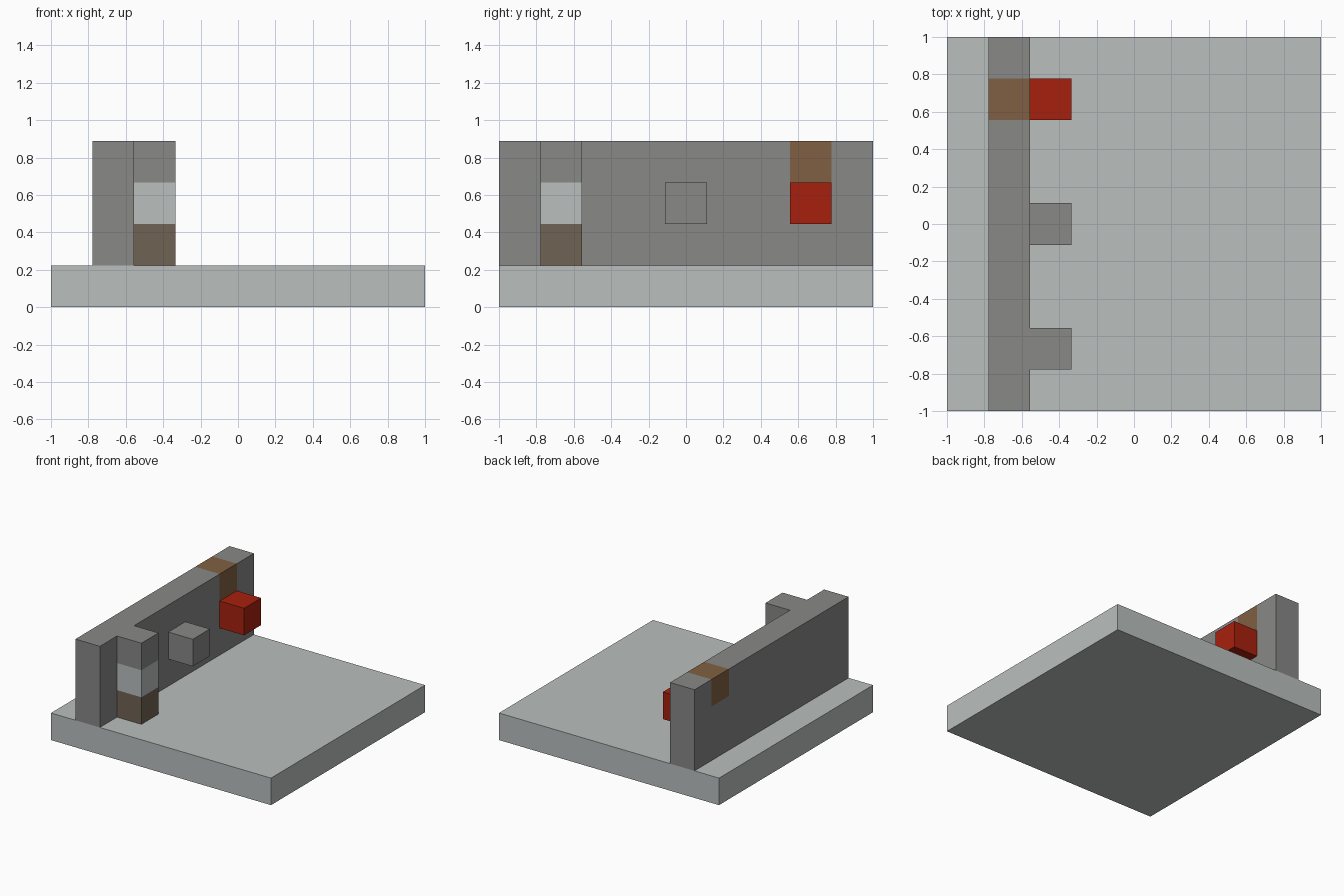
import bpy
import bmesh
from mathutils import Vector

cube = bpy.data.objects.get("Cube")
if cube:
    bpy.data.objects.remove(cube, do_unlink=True)

U = 2 / 9  # one block of the nine by nine grid


def material(name, rgb):
    """Flat material from an 8-bit sRGB colour."""
    lin = [c / 255 / 12.92 if c < 11 else ((c / 255 + 0.055) / 1.055) ** 2.4 for c in rgb]
    mat = bpy.data.materials.new(name)
    mat.use_nodes = True
    mat.diffuse_color = (*lin, 1)
    mat.node_tree.nodes["Principled BSDF"].inputs["Base Color"].default_value = (*lin, 1)
    return mat


pale = material("pale_stone", (186, 191, 190))
grey = material("grey_stone", (136, 136, 135))
wood = material("brown_wood", (128, 96, 66))
earth = material("dull_brown", (112, 98, 83))
red = material("red", (167, 32, 14))


def block(name, cell, size, mats, cuts=(), rule=None):
    """Box on the block grid, cut along (axis, cell) planes and coloured by a rule."""
    bm = bmesh.new()
    bmesh.ops.create_cube(bm, size=1)
    origin = Vector((-1, -1, 0))
    for v in bm.verts:
        v.co = origin + U * Vector([c + s * (p + 0.5) for c, s, p in zip(cell, size, v.co)])
    for axis, level in cuts:
        normal = Vector((0, 0, 0))
        normal[axis] = 1
        bmesh.ops.bisect_plane(bm, geom=bm.verts[:] + bm.edges[:] + bm.faces[:],
                               plane_co=origin + normal * level * U, plane_no=normal)
    if rule:
        for f in bm.faces:
            f.material_index = rule((f.calc_center_median() - origin) / U)
    mesh = bpy.data.meshes.new(name)
    bm.to_mesh(mesh)
    bm.free()
    for m in mats:
        mesh.materials.append(m)
    obj = bpy.data.objects.new(name, mesh)
    bpy.context.collection.objects.link(obj)
    return obj


# Square floor slab
block("floor", (0, 0, 0), (9, 9, 1), [pale])

# Long wall with one wooden block set into its top course
block("wall", (1, 0, 1), (1, 9, 3), [grey, wood],
      cuts=[(1, 7), (1, 8), (2, 3)],
      rule=lambda c: int(7 < c.y < 8 and c.z > 3))

# Pillar of three stacked blocks
block("pillar", (2, 1, 1), (1, 1, 3), [earth, pale, grey],
      cuts=[(2, 2), (2, 3)],
      rule=lambda c: min(2, max(0, int(c.z + 0.001) - 1)))

# Single blocks projecting from the wall
block("middle_block", (2, 4, 2), (1, 1, 1), [grey])
block("red_block", (2, 7, 2), (1, 1, 1), [red])
